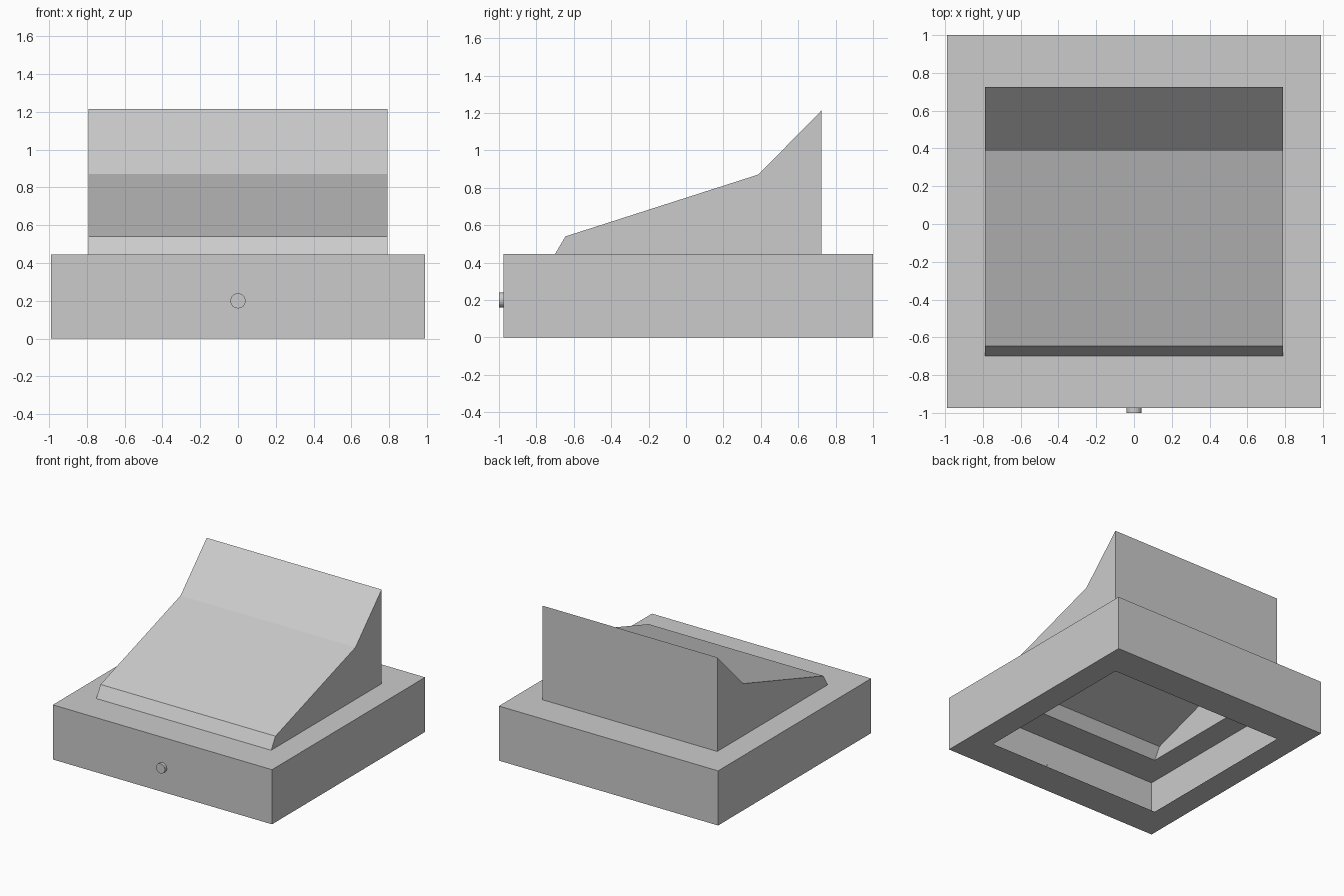
import bpy, bmesh, math
from mathutils import Matrix

if "Cube" in bpy.data.objects:
    bpy.data.objects.remove(bpy.data.objects["Cube"])

X0, X1, Y0, Y1, H = -0.99, 0.99, -0.975, 1.0, 0.446   # base box
HX, HY0, HY1 = 0.79, -0.70, 0.725                      # hood footprint


def finish(name, bm):
    mesh = bpy.data.meshes.new(name)
    bm.to_mesh(mesh)
    bm.free()
    obj = bpy.data.objects.new(name, mesh)
    bpy.context.collection.objects.link(obj)
    return obj


def rect(bm, x0, x1, y0, y1, z):
    return [bm.verts.new((x, y, z)) for x, y in ((x0, y0), (x1, y0), (x1, y1), (x0, y1))]


# Base: thin-walled box, top and bottom are frames around the hood opening
bm = bmesh.new()
bottom_out = rect(bm, X0, X1, Y0, Y1, 0)
top_out = rect(bm, X0, X1, Y0, Y1, H)
bottom_in = rect(bm, -HX, HX, HY0, HY1, 0)
top_in = rect(bm, -HX, HX, HY0, HY1, H)
for i in range(4):
    j = (i + 1) % 4
    bm.faces.new((bottom_out[i], bottom_out[j], top_out[j], top_out[i]))
    bm.faces.new((top_out[i], top_out[j], top_in[j], top_in[i]))
    bm.faces.new((bottom_out[j], bottom_out[i], bottom_in[i], bottom_in[j]))
finish("base_frame", bm)

# Hood: side profile swept across x, open underneath
profile = [(HY0, H), (-0.645, 0.54), (0.387, 0.871), (HY1, 1.214), (HY1, H)]
bm = bmesh.new()
left = [bm.verts.new((-HX, y, z)) for y, z in profile]
right = [bm.verts.new((HX, y, z)) for y, z in profile]
for i in range(len(profile) - 1):
    bm.faces.new((left[i], right[i], right[i + 1], left[i + 1]))
bm.faces.new(left)
bm.faces.new(right[::-1])
finish("sloped_hood", bm)

# Small round button on the front wall
bm = bmesh.new()
bmesh.ops.create_cone(
    bm, cap_ends=True, segments=24, radius1=0.04, radius2=0.04, depth=0.03,
    matrix=Matrix.Translation((0, -0.985, 0.2)) @ Matrix.Rotation(math.pi / 2, 4, 'X'))
finish("front_button", bm)
